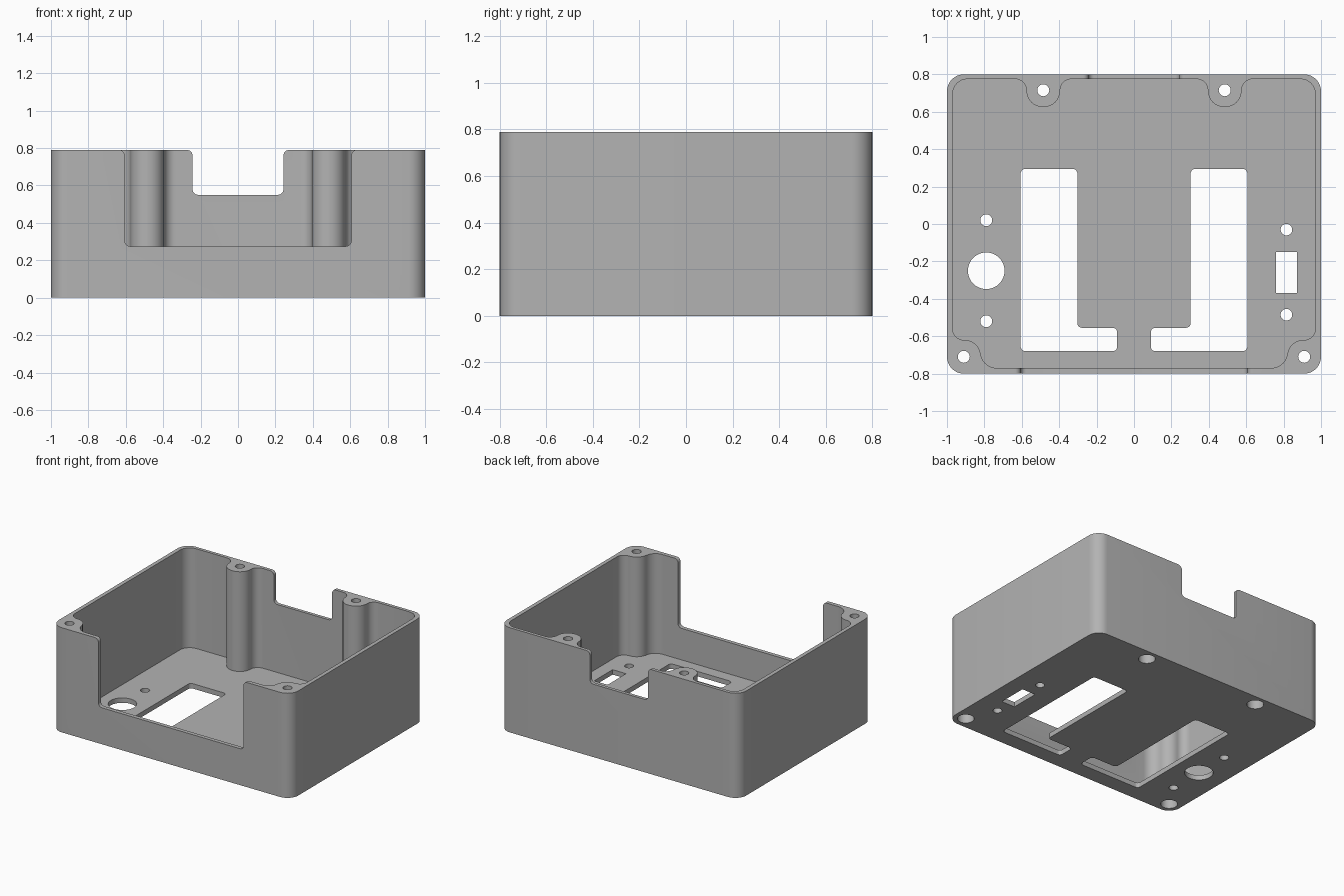
import bpy, bmesh
from math import pi, cos, sin
from mathutils import Vector, Matrix

cube = bpy.data.objects.get("Cube")
if cube:
    bpy.data.objects.remove(cube, do_unlink=True)

HEIGHT, FLOOR = 0.79, 0.037


def rounded(corners, steps=8):
    """Fillet a polygon given as (x, y, radius) corners."""
    out = []
    for i, (x, y, r) in enumerate(corners):
        p = Vector((x, y))
        if r == 0:
            out.append(p)
            continue
        a = (Vector(corners[i - 1][:2]) - p).normalized()
        b = (Vector(corners[(i + 1) % len(corners)][:2]) - p).normalized()
        centre = p + (a + b) * r          # all corners are square
        for k in range(steps + 1):
            t = k / steps * pi / 2
            out.append(centre - b * r * cos(t) - a * r * sin(t))
    return out


def circle(x, y, r, n=40):
    return [Vector((x + r * cos(2 * pi * k / n), y + r * sin(2 * pi * k / n))) for k in range(n)]


def rectangle(x0, y0, x1, y1, r=0.0):
    return rounded([(x0, y0, r), (x1, y0, r), (x1, y1, r), (x0, y1, r)])


def mirrored(half):
    """Close a left-half corner list across x = 0."""
    return half + [(-x, y, r) for x, y, r in reversed(half)]


def prism(name, points, low, high, upright=False):
    """Extrude a plan profile along z, or an upright x-z profile along y."""
    bm = bmesh.new()
    face = bm.faces.new([bm.verts.new((p.x, p.y, low)) for p in points])
    top = bmesh.ops.extrude_face_region(bm, geom=[face])["geom"]
    bmesh.ops.translate(bm, vec=(0, 0, high - low),
                        verts=[v for v in top if isinstance(v, bmesh.types.BMVert)])
    if upright:
        bmesh.ops.transform(bm, matrix=Matrix(((1, 0, 0, 0), (0, 0, 1, 0), (0, 1, 0, 0), (0, 0, 0, 1))),
                            verts=bm.verts)
    bmesh.ops.recalc_face_normals(bm, faces=bm.faces)
    mesh = bpy.data.meshes.new(name)
    bm.to_mesh(mesh)
    bm.free()
    obj = bpy.data.objects.new(name, mesh)
    bpy.context.collection.objects.link(obj)
    return obj


def cut(target, points, low, high, upright=False):
    cutter = prism("cutter", points, low, high, upright)
    cutter.hide_render = True
    mod = target.modifiers.new("cut", "BOOLEAN")
    mod.operation, mod.solver, mod.object = "DIFFERENCE", "EXACT", cutter
    bpy.context.view_layer.objects.active = target
    bpy.ops.object.modifier_apply(modifier=mod.name)
    bpy.data.objects.remove(cutter, do_unlink=True)


def notch(half_width, bottom, r=0.03):
    """Wall opening with rounded floor corners and eased top lips."""
    return rounded(mirrored([(-half_width - 0.1, HEIGHT + 0.1, 0), (-half_width - 0.1, HEIGHT, 0),
                             (-half_width, HEIGHT, r), (-half_width, bottom, r)]))


# Outer body
case = prism("enclosure_case", rectangle(-1, -0.8, 1, 0.8, 0.09), 0, HEIGHT)

# Cavity, leaving corner screw posts in front and wall posts at the back
cavity = mirrored([(-0.82, -0.77, 0.085), (-0.82, -0.62, 0.085), (-0.97, -0.62, 0.06),
                   (-0.97, 0.775, 0.08),
                   (-0.575, 0.775, 0.06), (-0.575, 0.625, 0.088),
                   (-0.395, 0.625, 0.088), (-0.395, 0.775, 0.06)])
cut(case, rounded(cavity), FLOOR, 1)

# Front and back wall openings
cut(case, notch(0.606, 0.275), -0.9, -0.74, True)
cut(case, notch(0.243, 0.55), 0.74, 0.9, True)

# Screw holes through the posts, with wide recesses from below
for side in (-1, 1):
    for x, y in ((0.91, -0.71), (0.485, 0.715)):
        cut(case, circle(side * x, y, 0.032), -0.1, 1)
        cut(case, circle(side * x, y, 0.058), -0.1, 0.4)

# L-shaped floor windows
for side in (-1, 1):
    window = [(0.606, 0.295), (0.303, 0.295), (0.303, -0.555),
              (0.09, -0.555), (0.09, -0.68), (0.606, -0.68)]
    cut(case, rounded([(side * x, y, 0.025) for x, y in window]), -0.1, 0.15)

# Round connector and its fixing holes
for y, r in ((0.02, 0.032), (-0.25, 0.098), (-0.52, 0.032)):
    cut(case, circle(-0.79, y, r), -0.1, 0.15)

# Rectangular switch and its fixing holes
for y in (-0.03, -0.485):
    cut(case, circle(0.815, y, 0.031), -0.1, 0.15)
cut(case, rectangle(0.76, -0.37, 0.872, -0.15), -0.1, 0.15)

# Plain grey plastic
grey = bpy.data.materials.new("grey_plastic")
grey.use_nodes = True
colour = (0.45, 0.45, 0.45, 1)
grey.diffuse_color = colour
grey.node_tree.nodes["Principled BSDF"].inputs["Base Color"].default_value = colour
case.data.materials.clear()
case.data.materials.append(grey)

bpy.ops.object.select_all(action="DESELECT")
case.select_set(True)
bpy.context.view_layer.objects.active = case
bpy.ops.object.shade_smooth_by_angle(angle=pi / 6)
